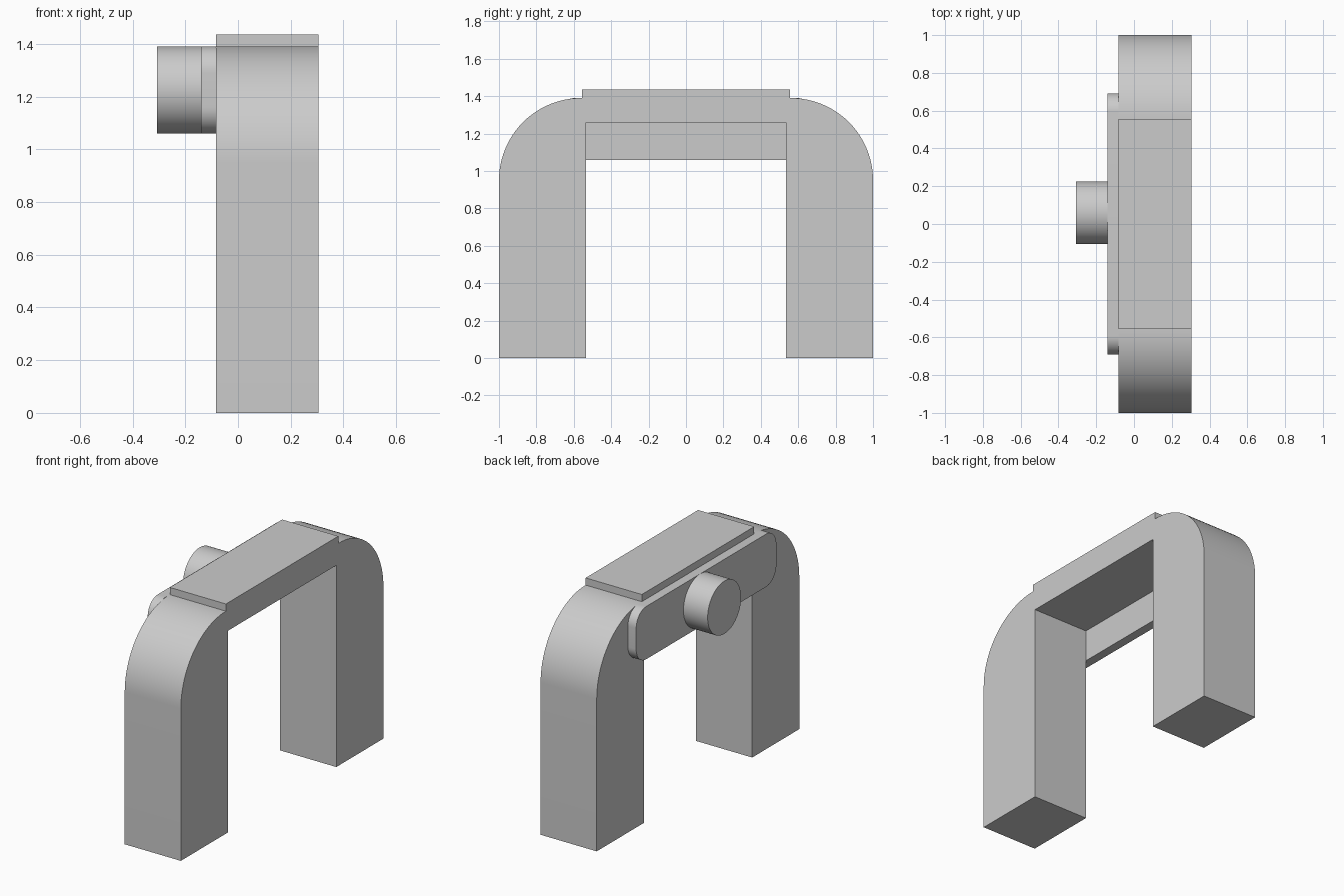
import bpy, bmesh, math

cube = bpy.data.objects.get("Cube")
if cube:
    bpy.data.objects.remove(cube, do_unlink=True)

grey = bpy.data.materials.new("light_grey")
grey.use_nodes = True
colour = (0.6, 0.6, 0.6, 1)
grey.diffuse_color = colour
grey.node_tree.nodes["Principled BSDF"].inputs["Base Color"].default_value = colour


def arc(cy, cz, r, start, end, steps=24):
    """Points on an arc in the y-z plane, angles in degrees."""
    angles = [math.radians(start + (end - start) * i / steps) for i in range(steps + 1)]
    return [(cy + r * math.cos(a), cz + r * math.sin(a)) for a in angles]


def extrude_x(name, outline, x0, x1):
    """Solid made by extruding a y-z outline from x0 to x1."""
    bm = bmesh.new()
    face = bm.faces.new([bm.verts.new((x0, y, z)) for y, z in outline])
    out = bmesh.ops.extrude_face_region(bm, geom=[face])
    moved = [v for v in out["geom"] if isinstance(v, bmesh.types.BMVert)]
    bmesh.ops.translate(bm, verts=moved, vec=(x1 - x0, 0, 0))
    bmesh.ops.recalc_face_normals(bm, faces=bm.faces)
    mesh = bpy.data.meshes.new(name)
    bm.to_mesh(mesh)
    bm.free()
    mesh.materials.append(grey)
    obj = bpy.data.objects.new(name, mesh)
    bpy.context.collection.objects.link(obj)
    bpy.ops.object.select_all(action="DESELECT")
    obj.select_set(True)
    bpy.context.view_layer.objects.active = obj
    bpy.ops.object.shade_smooth_by_angle(angle=math.radians(30))
    return obj


BACK, FRONT = -0.083, 0.305   # arch depth along x
TOP, LOW = 1.39, 1.06         # side plate height range
INNER, R = 0.535, 0.44

# Arch: two legs joined by a beam, with rounded shoulders
arch = [(INNER, 0), (1, 0)]
arch += arc(1 - R, TOP - R, R, 0, 90)
arch += arc(R - 1, TOP - R, R, 90, 180)
arch += [(-1, 0), (-INNER, 0), (-INNER, 1.26), (INNER, 1.26)]
extrude_x("arch_frame", arch, BACK, FRONT)

# Flat pad on top of the beam
pad = 0.555
extrude_x("top_pad", [(-pad, TOP), (pad, TOP), (pad, 1.435), (-pad, 1.435)], BACK, FRONT)

# Side plate with rounded corners
half, r = 0.692, 0.1
plate = []
for cy, cz, a in ((half - r, TOP - r, 0), (r - half, TOP - r, 90),
                  (r - half, LOW + r, 180), (half - r, LOW + r, 270)):
    plate += arc(cy, cz, r, a, a + 90, 12)
extrude_x("side_plate", plate, -0.14, BACK)

# Round knob on the side plate
knob = arc(0.06, (TOP + LOW) / 2, (TOP - LOW) / 2, 0, 360, 64)[:-1]
extrude_x("knob", knob, -0.307, -0.14)
